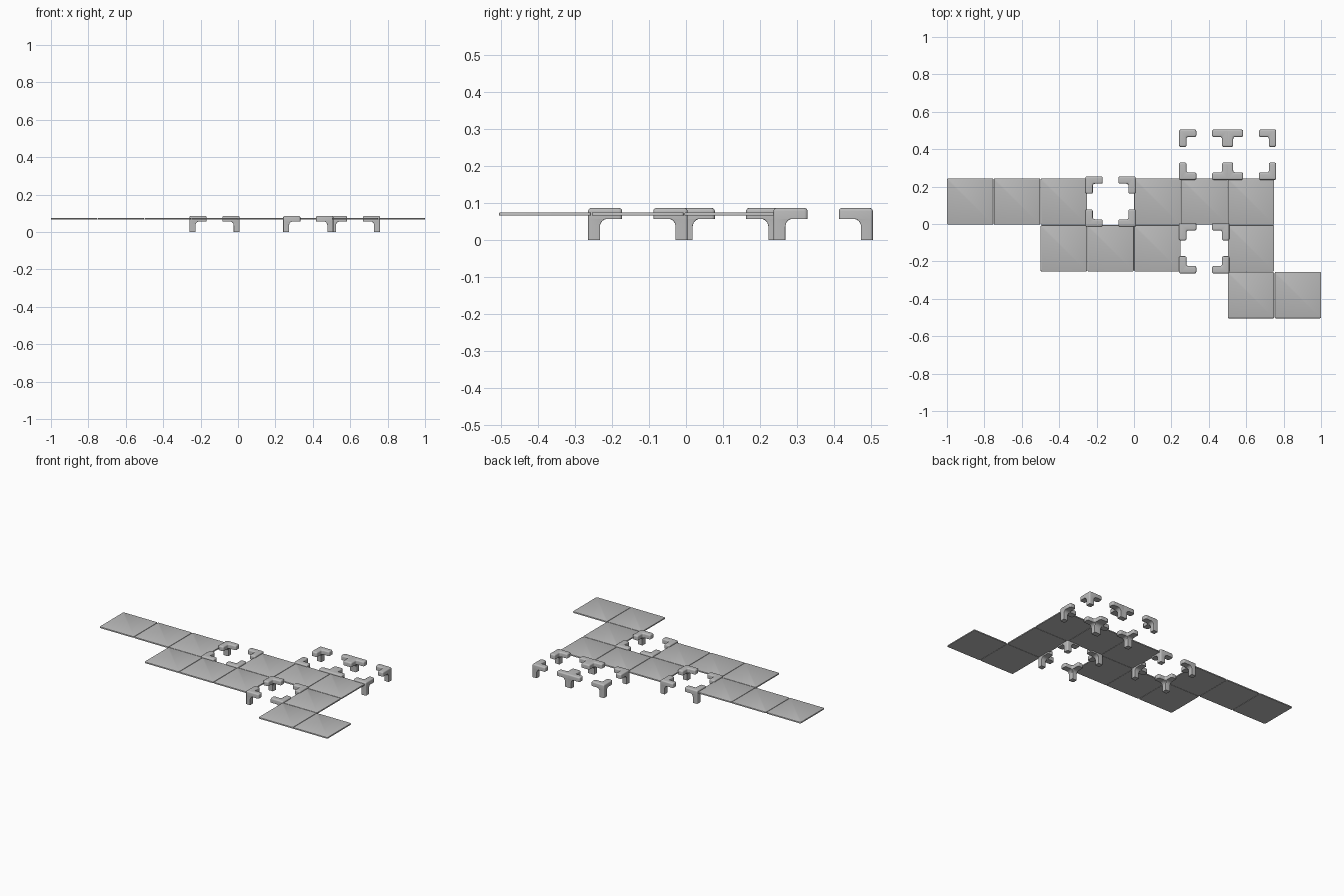
import bpy, bmesh, math
from mathutils import Vector

if "Cube" in bpy.data.objects:
    bpy.data.objects.remove(bpy.data.objects["Cube"])

P = 0.25025          # tile pitch
OFF = -0.005         # centres the model on y
OVER = 0.009         # how far a bracket overlaps the neighbouring tile

grey = bpy.data.materials.new("light grey")
grey.diffuse_color = (0.5, 0.5, 0.5, 1)
grey.use_nodes = True
grey.node_tree.nodes["Principled BSDF"].inputs["Base Color"].default_value = grey.diffuse_color


def rounded(pts, radii, n=4):
    """Round every corner of a closed outline with a small curve."""
    out = []
    for i, p in enumerate(pts):
        p = Vector(p)
        a = (Vector(pts[i - 1]) - p).normalized() * radii[i] + p
        b = (Vector(pts[(i + 1) % len(pts)]) - p).normalized() * radii[i] + p
        for k in range(n + 1):
            t = k / n
            w = 0.83 * 2 * t * (1 - t)
            s = (1 - t) ** 2 + w + t * t
            out.append((a * (1 - t) ** 2 + p * w + b * t * t) / s)
    return out


def loft(bm, rings):
    """Skin a stack of (z, outline) rings and cap both ends."""
    rows = [[bm.verts.new((p[0], p[1], z)) for p in pts] for z, pts in rings]
    n = len(rows[0])
    for r0, r1 in zip(rows, rows[1:]):
        for i in range(n):
            j = (i + 1) % n
            bm.faces.new((r0[i], r0[j], r1[j], r1[i]))
    bm.faces.new(rows[0][::-1])
    bm.faces.new(rows[-1])


def finish(bm, name):
    bmesh.ops.recalc_face_normals(bm, faces=bm.faces)
    me = bpy.data.meshes.new(name)
    bm.to_mesh(me)
    bm.free()
    me.materials.append(grey)
    me.shade_smooth()
    me.set_sharp_from_angle(angle=math.radians(35))
    bpy.context.collection.objects.link(bpy.data.objects.new(name, me))


def tile(col, row):
    x0, y0 = col * P + 0.001, row * P + OFF + 0.001
    s = P - 0.002
    rings = []
    for z, d in ((0.066, 0), (0.0715, 0), (0.0735, 0.0008), (0.0745, 0.003)):
        a, b, c, e = x0 + d, y0 + d, x0 + s - d, y0 + s - d
        rings.append((z, rounded([(a, b), (c, b), (c, e), (a, e)], [0.008] * 4)))
    bm = bmesh.new()
    loft(bm, rings)
    finish(bm, "floor_tile")


def ell(l, w, d=0.0):
    """L-shaped plan with arm length l, arm width w, inset by d."""
    g = l - w
    l, w = l - d, w - d
    e, f = min(0.009, g * 0.4), min(0.011, g * 0.4)
    return rounded([(d, d), (l, d), (l, w), (w, w), (w, l), (d, l)],
                   [0.007, e, e, f, e, e])


def bracket_rings():
    rings = [(0, ell(0.032, 0.030)), (0.036, ell(0.032, 0.030))]
    # curved underside from leg into arms
    for k in range(1, 7):
        a = math.pi / 2 * k / 6
        rings.append((0.036 + 0.021 * math.sin(a),
                      ell(0.032 + 0.021 * (1 - math.cos(a)), 0.030 + 0.009 * (1 - math.cos(a)))))
    # arms with a rounded top edge
    rings.append((0.057, ell(0.092, 0.039)))
    for k in range(5):
        a = math.pi / 2 * k / 4
        rings.append((0.078 + 0.008 * math.sin(a),
                      ell(0.092, 0.039, 0.008 * (1 - math.cos(a)))))
    return rings


def brackets(col, row):
    """Four legged corner brackets around an open cell."""
    bm = bmesh.new()
    for i in (0, 1):
        for j in (0, 1):
            sx, sy = 1 - 2 * i, 1 - 2 * j
            ox = (col + i) * P - sx * OVER
            oy = (row + j) * P + OFF - sy * OVER
            loft(bm, [(z, [(ox + sx * p[0], oy + sy * p[1]) for p in pts])
                      for z, pts in bracket_rings()])
    finish(bm, "corner_brackets")


# floor tiles by row, columns counted from the centre
for row, cols in ((0, (-4, -3, -2, 0, 1, 2)), (-1, (-2, -1, 0, 2)), (-2, (2, 3))):
    for col in cols:
        tile(col, row)

# open cells framed by brackets
for col, row in ((-1, 0), (1, -1), (1, 1), (2, 1)):
    brackets(col, row)
